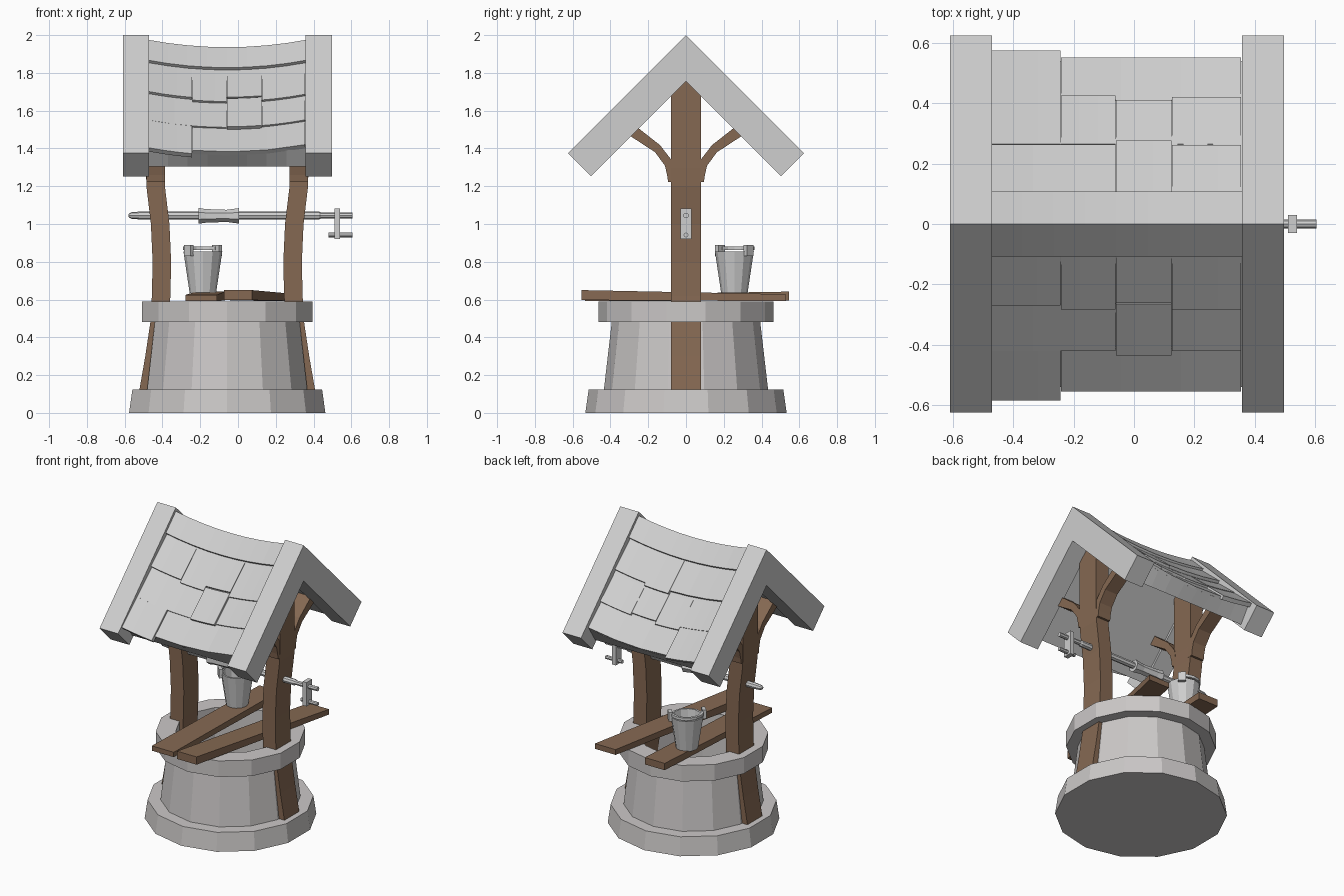
import bpy, bmesh, math, random
from mathutils import Vector, Matrix

if "Cube" in bpy.data.objects:
    bpy.data.objects.remove(bpy.data.objects["Cube"])

random.seed(4)
CX = -0.057          # centre line of the well in x


def material(name, rgb):
    m = bpy.data.materials.new(name)
    m.diffuse_color = (*rgb, 1)
    m.use_nodes = True
    m.node_tree.nodes["Principled BSDF"].inputs["Base Color"].default_value = m.diffuse_color
    return m


STONE = material("stone grey", (0.60, 0.58, 0.575))
ROOF = material("roof grey", (0.62, 0.62, 0.62))
METAL = material("metal grey", (0.62, 0.62, 0.62))
WOOD = material("wood brown", (0.235, 0.14, 0.085))


def loft(name, rings, mat, closed=False):
    """Skin a list of equal-length point rings; cap the ends unless closed."""
    bm = bmesh.new()
    vs = [[bm.verts.new(p) for p in ring] for ring in rings]
    n = len(rings[0])
    pairs = list(zip(vs, vs[1:])) + ([(vs[-1], vs[0])] if closed else [])
    for a, b in pairs:
        for i in range(n):
            j = (i + 1) % n
            bm.faces.new((a[i], a[j], b[j], b[i]))
    if not closed:
        bm.faces.new(vs[0])
        bm.faces.new(vs[-1])
    bmesh.ops.recalc_face_normals(bm, faces=bm.faces)
    me = bpy.data.meshes.new(name)
    bm.to_mesh(me)
    bm.free()
    me.materials.append(mat)
    ob = bpy.data.objects.new(name, me)
    bpy.context.collection.objects.link(ob)
    return ob


def circle(c, r, n, z, start=math.pi / 2):
    return [(c[0] + r * math.cos(start + 2 * math.pi * i / n),
             c[1] + r * math.sin(start + 2 * math.pi * i / n), z) for i in range(n)]


def lathe(name, c, profile, n, mat, closed=False):
    return loft(name, [circle(c, r, n, z) for r, z in profile], mat, closed)


def rod(name, stations, y, z, n, mat):
    """Round bar along x from (x, radius) stations."""
    return loft(name, [[(x, y + r * math.cos(2 * math.pi * i / n), z + r * math.sin(2 * math.pi * i / n))
                        for i in range(n)] for x, r in stations], mat)


def box(name, lo, hi, mat):
    q = [(lo[0], lo[1]), (hi[0], lo[1]), (hi[0], hi[1]), (lo[0], hi[1])]
    return loft(name, [[(x, y, z) for x, y in q] for z in (lo[2], hi[2])], mat)


# Stone well: base course, tapering hollow wall, rim
lathe("base_course", (CX, 0), [(0.533, 0), (0.515, 0.125)], 14, STONE)
lathe("well_wall", (CX, 0), [(0.435, 0.12), (0.392, 0.49), (0.34, 0.49), (0.34, 0.12)], 14, STONE, True)
lathe("well_rim", (CX, 0), [(0.464, 0.48), (0.464, 0.59), (0.34, 0.59), (0.34, 0.48)], 14, STONE, True)

# Bent posts with curved braces, mirrored about the centre line
POST = [(0.11, 0.418), (0.30, 0.385), (0.48, 0.358), (0.62, 0.350), (0.80, 0.346),
        (1.00, 0.355), (1.20, 0.379), (1.30, 0.381), (1.76, 0.381)]
BRACE = [((0.06, 1.222), (0.095, 1.222)), ((0.06, 1.26), (0.10, 1.26)), ((0.07, 1.33), (0.112, 1.31)),
         ((0.138, 1.418), (0.164, 1.38)), ((0.243, 1.50), (0.286, 1.46)), ((0.27, 1.525), (0.31, 1.48))]
for side, label in ((-1, "left"), (1, "right")):
    loft(label + "_post", [[(CX + side * (u + a * 0.049), b * 0.08, z)
                            for a, b in ((-1, -1), (1, -1), (1, 1), (-1, 1))] for z, u in POST], WOOD)
    for face, where in ((-1, "front"), (1, "back")):
        rings = []
        for p, q in BRACE:
            xs = [CX + side * 0.33, CX + side * 0.427]
            rings.append([(xs[0], face * p[0], p[1]), (xs[1], face * p[0], p[1]),
                          (xs[1], face * q[0], q[1]), (xs[0], face * q[0], q[1])])
        loft(f"{label}_{where}_brace", rings, WOOD)


# Roof: end boards, sagging slab, ridge cap and staggered shingles
def ridge(x):
    return 1.936 + 0.038 * ((x + 0.057) / 0.413) ** 2


def chevron(x, top, bottom, outer, inner):
    return [(x, 0, top), (x, outer, top - outer), (x, inner, bottom - inner),
            (x, 0, bottom), (x, -inner, bottom - inner), (x, -outer, top - outer)]


def steps(x0, x1, n):
    return [x0 + (x1 - x0) * i / n for i in range(n + 1)]


for x0, x1, label in ((-0.61, -0.47, "left"), (0.357, 0.497, "right")):
    loft(label + "_roof_end", [chevron(x, 2.0, 1.755, 0.625, 0.503) for x in (x0, x1)], ROOF)
loft("roof_slab", [chevron(x, ridge(x) - 0.026, 1.777, 0.54, 0.472) for x in steps(-0.475, 0.36, 8)], ROOF)
loft("ridge_cap", [chevron(x, ridge(x), ridge(x) - 0.04, 0.108, 0.088) for x in steps(-0.475, 0.36, 8)], ROOF)


def shingle(name, face, x0, x1, y0, y1, lift=0.0):
    rings = []
    for x in steps(x0, x1, 3):
        r = ridge(x) + lift
        prof = [(y0, r - 0.022 - y0), (y1, r - 0.002 - y1),
                (y1 - 0.02, r - 0.022 - y1), (y0 - 0.015, r - 0.037 - y0)]
        rings.append([(x, face * y, z) for y, z in prof])
    loft(name, rings, ROOF)


C = [-0.472, -0.241, -0.059, 0.126, 0.357]       # shingle columns
FRONT = [[(0, 1, 0.27), (1, 2, 0.283), (2, 3, 0.262), (3, 4, 0.283)],
         [(0, 2, 0.42), (2, 3, 0.435), (3, 4, 0.42)],
         [(0, 1, 0.585), (1, 4, 0.555)]]
BACK = [[(0, 2, 0.263), (2, 3, 0.277), (3, 4, 0.262)],
        [(0, 1, 0.412), (1, 2, 0.425), (2, 3, 0.410), (3, 4, 0.42)],
        [(0, 1, 0.575), (1, 4, 0.551)]]
for face, rows, label in ((-1, FRONT, "front"), (1, BACK, "back")):
    for r, row in enumerate(rows):
        for a, b, end in row:
            start = (0.10, 0.265, 0.41)[r]
            lift = 0.016 if end in (0.435, 0.585, 0.575) else random.uniform(-0.003, 0.004)
            shingle(f"{label}_shingle_{r}_{a}", face, C[a], C[b] - 0.002, start, end, lift)

# Windlass: axle, drum, crank plate and handle
rod("axle", [(-0.58, 0.008), (-0.565, 0.017), (-0.52, 0.021), (0.43, 0.021), (0.44, 0.015), (0.605, 0.015)],
    0, 1.045, 8, METAL)
rod("drum", [(-0.21, 0.043), (-0.17, 0.037), (-0.06, 0.033), (0.005, 0.042)], 0, 1.043, 7, METAL)
box("crank_plate", (0.51, -0.03, 0.92), (0.54, 0.03, 1.083), METAL)
rod("crank_handle", [(0.48, 0.013), (0.605, 0.013)], 0, 0.942, 8, METAL)


# Loose planks across the rim: (centre x, half width, y, bottom z, top z) at both ends
def plank(name, front, back):
    loft(name, [[(c - w, y, b), (c + w, y, b), (c + w, y, t), (c - w, y, t)]
                for c, w, y, b, t in (front, back)], WOOD)


plank("left_plank", (-0.195, 0.083, -0.535, 0.592, 0.625), (-0.145, 0.075, 0.545, 0.595, 0.642))
plank("right_plank", (0.0, 0.074, -0.553, 0.597, 0.65), (0.24, 0.078, 0.53, 0.592, 0.628))

# Bucket with lugs and a folded-down handle
B = (-0.186, 0.256)
lathe("bucket", B, [(0.07, 0.635), (0.103, 0.855), (0.09, 0.855), (0.062, 0.655)], 12, METAL)
for s, label in ((-1, "near"), (1, "far")):
    p = (B[0] + s * 0.075, B[1] + s * 0.075)
    lug = box(label + "_bucket_lug", (-0.012, -0.025, 0.83), (0.012, 0.025, 0.89), METAL)
    lug.matrix_world = Matrix.Translation((p[0], p[1], 0)) @ Matrix.Rotation(math.pi / 4, 4, 'Z')
arc = []
for i in range(9):
    t = math.pi / 4 + math.pi * i / 8
    d = Vector((math.cos(t), math.sin(t), 0))
    m = Vector((B[0], B[1], 0.872)) + d * 0.098
    arc.append([m + d * a * 0.008 + Vector((0, 0, b * 0.009)) for a, b in ((-1, -1), (1, -1), (1, 1), (-1, 1))])
loft("bucket_handle", arc, METAL)
